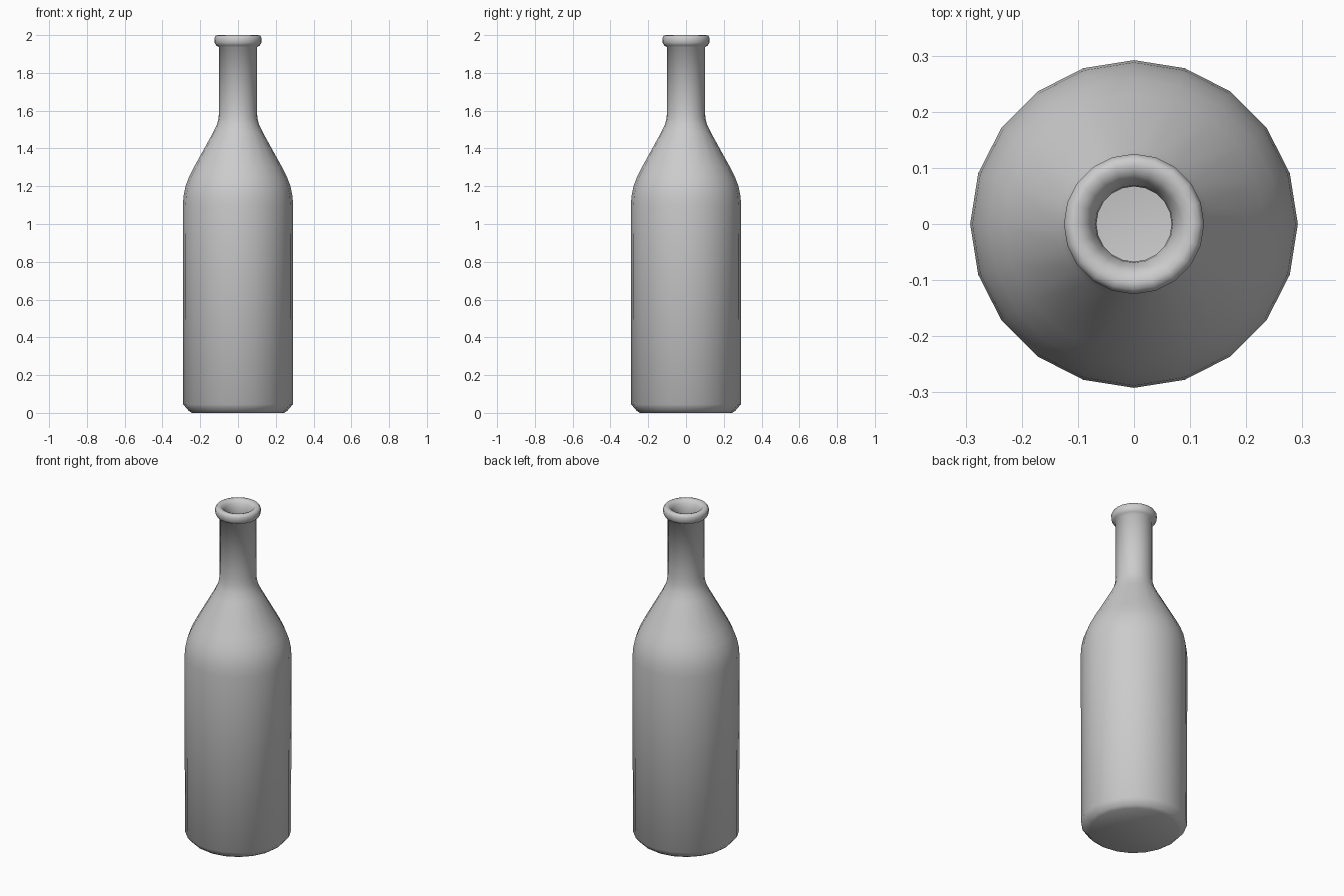
import bpy, bmesh, math

if "Cube" in bpy.data.objects:
    bpy.data.objects.remove(bpy.data.objects["Cube"])

SIDES = 20

# Outer wall from the base centre up, over the lip, then down the inner wall
outer = [(0, 0), (0.245, 0.0), (0.262, 0.012), (0.29, 0.045), (0.292, 1.10),
         (0.288, 1.15), (0.278, 1.20), (0.259, 1.25), (0.231, 1.305),
         (0.134, 1.48), (0.112, 1.525), (0.103, 1.56), (0.10, 1.60),
         (0.10, 1.937)]
lip = [(0.115, 1.945), (0.124, 1.96), (0.125, 1.985), (0.117, 1.998),
       (0.105, 2.0), (0.09, 1.996), (0.078, 1.98), (0.069, 1.955)]
inner = [(0.067, 1.93), (0.067, 1.56), (0.08, 1.51), (0.20, 1.295),
         (0.243, 1.20), (0.259, 1.10), (0.259, 0.06), (0.23, 0.035), (0, 0.035)]


def lathe(name, profile):
    """Spin an (r, z) profile around z into a closed mesh."""
    bm = bmesh.new()
    rings = []
    for r, z in profile:
        if r == 0:
            rings.append([bm.verts.new((0, 0, z))] * SIDES)
        else:
            rings.append([bm.verts.new((r * math.cos(a), r * math.sin(a), z))
                          for a in (2 * math.pi * i / SIDES for i in range(SIDES))])
    for low, high in zip(rings, rings[1:]):
        for i in range(SIDES):
            j = (i + 1) % SIDES
            corners = [low[i], low[j], high[j], high[i]]
            bm.faces.new(list(dict.fromkeys(corners)))
    bmesh.ops.recalc_face_normals(bm, faces=bm.faces)
    for f in bm.faces:
        f.smooth = True
    mesh = bpy.data.meshes.new(name)
    bm.to_mesh(mesh)
    bm.free()
    obj = bpy.data.objects.new(name, mesh)
    bpy.context.collection.objects.link(obj)
    return obj


# Hollow bottle
lathe("bottle", outer + lip + inner)
